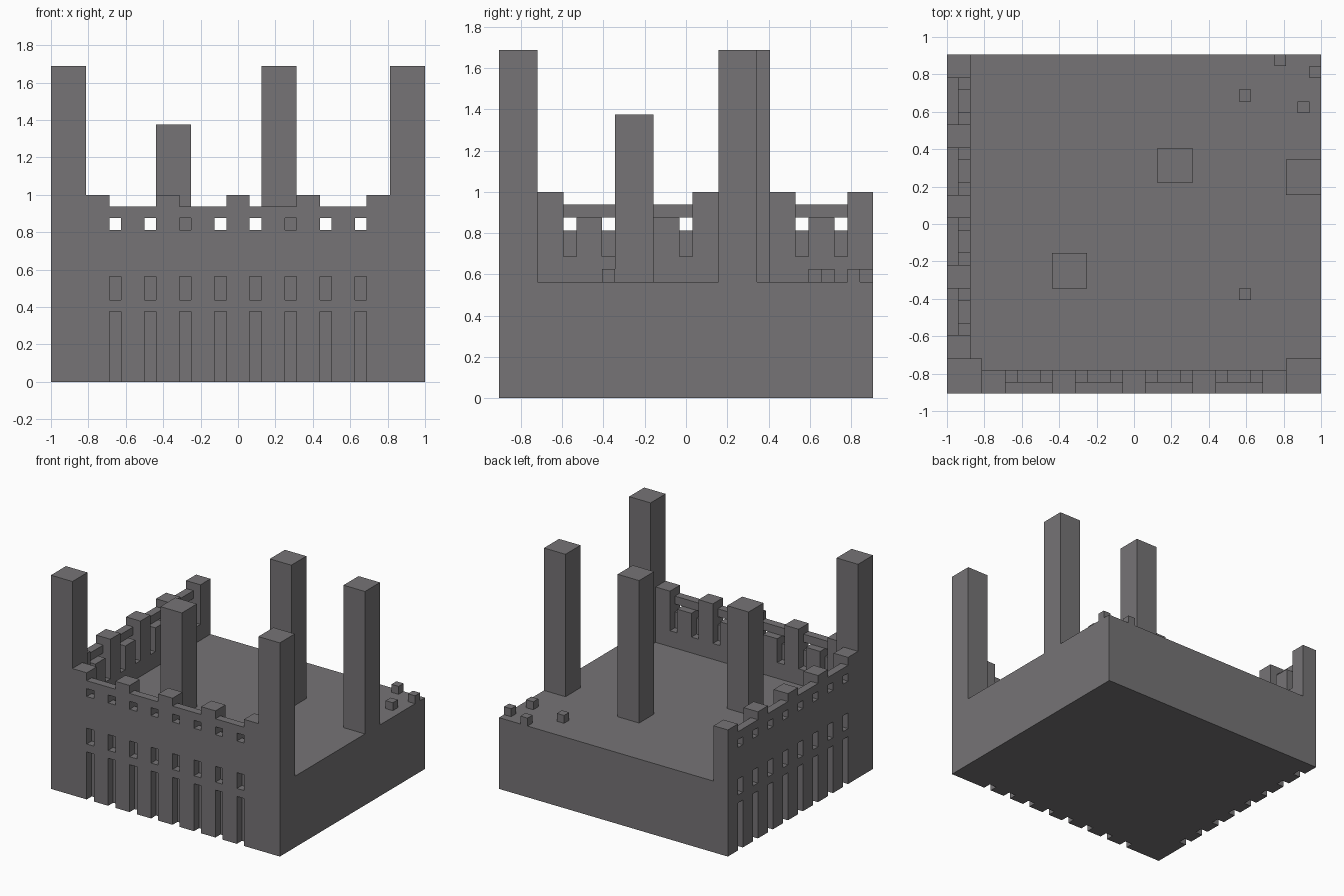
import bpy
import bmesh
from mathutils import Matrix, Vector

U = 1 / 16                                # one block
ORIGIN = Vector((-1, -14.5 * U, 0))       # corner of the block grid

cube = bpy.data.objects.get("Cube")
if cube:
    bpy.data.objects.remove(cube, do_unlink=True)

stone = bpy.data.materials.new("grey stone")
stone.use_nodes = True
colour = (0.18, 0.173, 0.18, 1)
stone.diffuse_color = colour
stone.node_tree.nodes["Principled BSDF"].inputs["Base Color"].default_value = colour


def build(name, boxes):
    """Make one object from boxes given as low and high corners in blocks."""
    bm = bmesh.new()
    for low, high in boxes:
        low, high = Vector(low), Vector(high)
        place = Matrix.Translation(ORIGIN + (low + high) / 2 * U)
        size = Matrix.Diagonal((*((high - low) * U), 1))
        bmesh.ops.create_cube(bm, size=1, matrix=place @ size)
    mesh = bpy.data.meshes.new(name)
    bm.to_mesh(mesh)
    bm.free()
    mesh.materials.append(stone)
    obj = bpy.data.objects.new(name, mesh)
    bpy.context.collection.objects.link(obj)


FLOOR = 9


def wall(name, swap):
    """Battlement wall: an outer layer with niches and an inner layer behind it."""
    parts = []

    def add(start, width, layer, bottom, top):
        low, high = (start, layer, bottom), (start + width, layer + 1, top)
        if swap:
            low, high = (low[1], low[0], low[2]), (high[1], high[0], high[2])
        parts.append((low, high))

    for n in range(9):
        start = 3 + 3 * n
        merlon = n % 2 == 0
        # Ribs, alternately tall merlons and low piers
        add(start, 2, 0, 0, 16 if merlon else 15)
        add(start, 2, 1, FLOOR, 16 if merlon else 14)
        # Window column: sill between niches, panel, lintel, low inner wall
        if n < 8:
            add(start + 2, 1, 0, 6, 7)
            add(start + 2, 1, 0, FLOOR, 13)
            add(start + 2, 1, 0, 14, 15)
            add(start + 2, 1, 1, FLOOR, 11)
    build(name, parts)


# Solid base with the floor on top
build("base", [((1, 1, 0), (32, 29, FLOOR))])

# Two battlement walls
wall("front_wall", False)
wall("right_wall", True)

# Square towers and pillars
for name, x, y, bottom, top in (
    ("front_right_tower", 0, 0, 0, 27),
    ("front_left_tower", 29, 0, 0, 27),
    ("side_pillar", 29, 17, FLOOR, 27),
    ("middle_pillar", 18, 18, FLOOR, 27),
    ("short_pillar", 9, 9, FLOOR, 22),
):
    build(name, [((x, y, bottom), (x + 3, y + 3, top))])

# Loose rubble blocks on the floor
rubble = [(25, 25), (25, 8), (30, 24), (31, 27), (28, 28)]
build("rubble", [((x, y, FLOOR), (x + 1, y + 1, FLOOR + 1)) for x, y in rubble])
